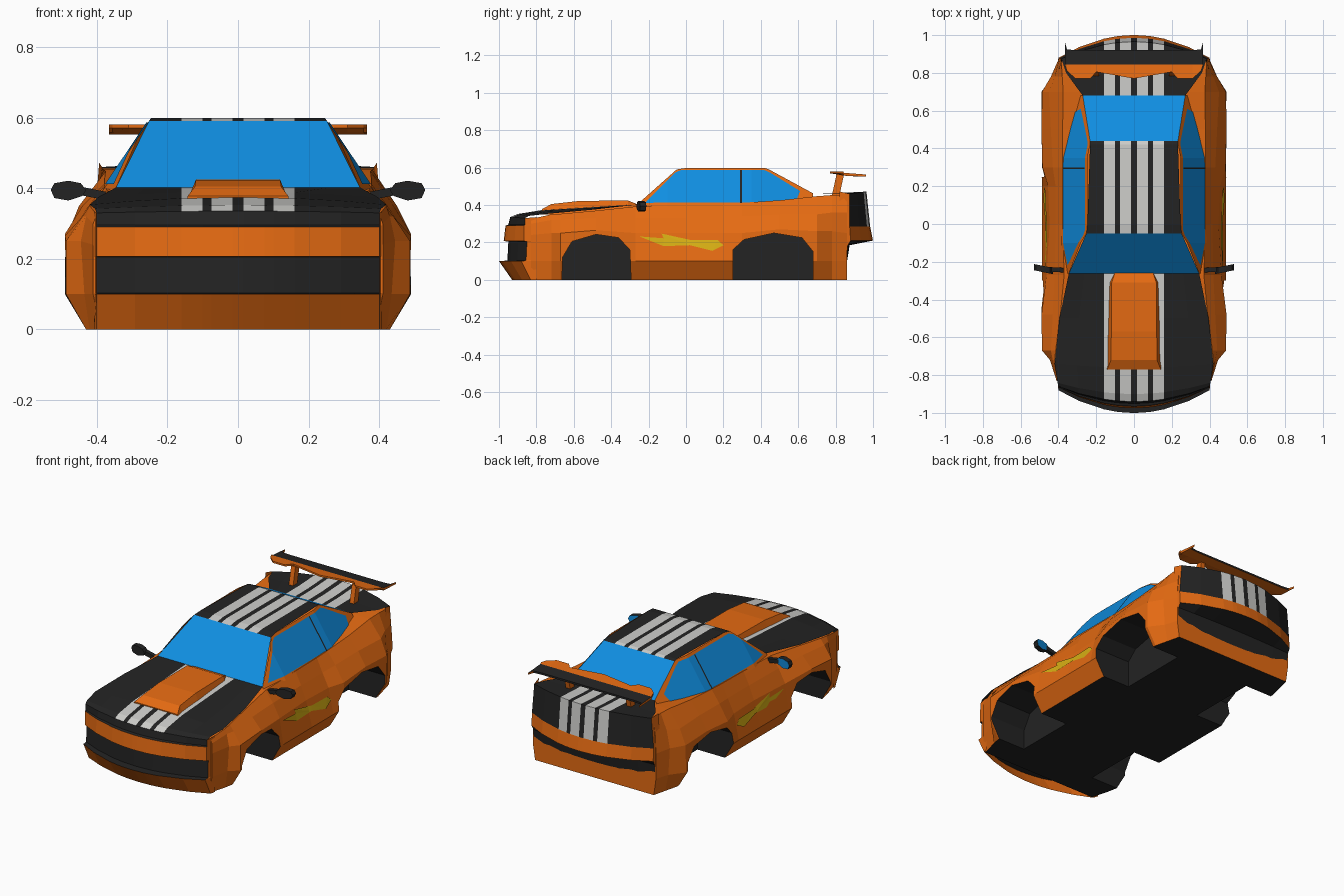
import bpy, bmesh
from mathutils import Vector
from mathutils.bvhtree import BVHTree

if "Cube" in bpy.data.objects:
    bpy.data.objects.remove(bpy.data.objects["Cube"])

ORANGE, BLACK, WHITE, GLASS, YELLOW = range(5)
MATS = []
for name, col in (("orange paint", (0.78, 0.145, 0.006)), ("black trim", (0.017, 0.017, 0.017)),
                  ("white stripe", (0.62, 0.62, 0.60)), ("blue glass", (0.005, 0.27, 0.75)),
                  ("yellow decal", (0.68, 0.43, 0.007))):
    m = bpy.data.materials.new(name)
    m.diffuse_color = (*col, 1)
    m.use_nodes = True
    m.node_tree.nodes["Principled BSDF"].inputs["Base Color"].default_value = m.diffuse_color
    MATS.append(m)


def finish(name, bm):
    me = bpy.data.meshes.new(name)
    bm.to_mesh(me)
    for m in MATS:
        me.materials.append(m)
    ob = bpy.data.objects.new(name, me)
    bpy.context.collection.objects.link(ob)
    return ob


def add_loft(bm, rings, rule):
    """Closed solid through a list of equal rings; rule(centre, normal) gives the colour."""
    vs = [[bm.verts.new(p) for p in r] for r in rings]
    n = len(rings[0])
    faces = [bm.faces.new(vs[0]), bm.faces.new(vs[-1])]
    for a, b in zip(vs, vs[1:]):
        for i in range(n):
            j = (i + 1) % n
            faces.append(bm.faces.new((a[i], a[j], b[j], b[i])))
    bmesh.ops.recalc_face_normals(bm, faces=faces)
    for f in faces:
        f.normal_update()
        f.material_index = rule(f.calc_center_median(), f.normal)


def loft(name, rings, rule):
    bm = bmesh.new()
    add_loft(bm, rings, rule)
    return finish(name, bm)


def spine(name, pts, segs, flange=None):
    """Centre strip swept over the car. pts: y, z, half width, edge shift in y, edge drop."""
    bm = bmesh.new()
    rows = []
    for y, z, w, bow, drop in pts:
        half = [.015, .075, .10, .16, .16 + .55 * (w - .16), w]
        row = [(x, y + bow * (x / w) ** 2, z - drop * (x / w) ** 2)
               for x in [-x for x in reversed(half)] + half]
        if flange:
            row = [(-w - .008, flange, z)] + row + [(w + .008, flange, z)]
        rows.append([bm.verts.new(p) for p in row])
    for a, b, s in zip(rows, rows[1:], segs):
        for i in range(len(a) - 1):
            f = bm.faces.new((a[i], a[i + 1], b[i + 1], b[i]))
            x = abs(f.calc_center_median().x)
            striped = s == "S" and (.02 < x < .07 or .11 < x < .15)
            edge = flange and i in (0, len(a) - 2)
            f.material_index = (ORANGE if edge else WHITE if striped
                                else {"S": BLACK, "K": BLACK, "O": ORANGE, "G": GLASS}[s])
    return finish(name, bm)


def side_panels(name, poly, mat, surf, off, cuts):
    """Flat y-z outline laid on a side surface x = surf(y, z), on both sides."""
    for s, side in ((1, "right"), (-1, "left")):
        bm = bmesh.new()
        bm.faces.new([bm.verts.new((0, y, z)) for y, z in poly])
        bmesh.ops.triangulate(bm, faces=bm.faces[:])
        for c in cuts:
            bmesh.ops.bisect_plane(bm, geom=bm.verts[:] + bm.edges[:] + bm.faces[:],
                                   plane_co=(0, c, 0), plane_no=(0, 1, 0))
        for v in bm.verts:
            v.co.x = s * (surf(v.co.y, v.co.z) + off)
        for f in bm.faces:
            f.normal_update()
            if f.normal.x * s < 0:
                f.normal_flip()
            f.material_index = mat
        finish(side + "_" + name, bm)


# Body shell: y, then half-section x at z=0, x at z=0.1, and (x, z) of three upper lines
stations = [
    (-.83, .39, .41, .41, .24, .41, .30, .40, .325),
    (-.72, .42, .435, .445, .25, .43, .32, .42, .35),
    (-.67, .43, .487, .487, .25, .44, .32, .415, .353),
    (-.48, .43, .49, .49, .265, .43, .33, .39, .37),
    (-.27, .43, .487, .463, .25, .42, .33, .37, .392),
    (0, .43, .487, .447, .25, .415, .33, .378, .405),
    (.20, .43, .487, .455, .25, .415, .33, .378, .408),
    (.30, .43, .49, .485, .25, .43, .34, .378, .412),
    (.50, .43, .49, .49, .27, .44, .35, .378, .425),
    (.70, .43, .49, .487, .26, .45, .35, .375, .447),
    (.78, .41, .43, .44, .26, .42, .36, .38, .453),
    (.86, .39, .405, .405, .25, .40, .36, .385, .455),
]
rings = []
for y, x0, x1, x2, z2, x3, z3, x4, z4 in stations:
    half = [(x0, 0), (x1, .1), (x2, z2), (x3, z3), (x4, z4)]
    rings.append([(x, y, z) for x, z in half] + [(-x, y, z) for x, z in reversed(half)])
body = loft("body_shell", rings, lambda c, n: BLACK if n.z < -.9 else ORANGE)
bm = bmesh.new()
bm.from_mesh(body.data)
tree = BVHTree.FromBMesh(bm)

# Wheel wells
arches = [[(-.665, -.1), (-.66, .12), (-.61, .205), (-.48, .243), (-.36, .225), (-.30, .16), (-.29, -.1)],
          [(.25, -.1), (.25, .16), (.31, .215), (.47, .25), (.62, .225), (.68, .15), (.68, -.1)]]
bm = bmesh.new()
for arch in arches:
    for s in (1, -1):
        add_loft(bm, [[(s * x, y, z) for y, z in arch] for x in (.25, .6)], lambda c, n: BLACK)
cutter = finish("wheel_well_cutter", bm)
cutter.hide_render = True
cutter.hide_viewport = True
mod = body.modifiers.new("wheel wells", "BOOLEAN")
mod.operation, mod.object, mod.solver = "DIFFERENCE", cutter, "EXACT"


# Cabin side surface
def cabin_x(y, z):
    return .372 - (z - .41) * .667 - max(0, y - .35) * .2 - max(0, -.1 - y) * .2


def cab(y, z):
    return (y, z, cabin_x(y, z), 0, 0)


# Centre strip parts, front to back
nose = (-.94, .335, .40, .08, .005)
base, top, back, deck = cab(-.262, .402), cab(-.05, .59), cab(.44, .592), cab(.68, .462)
lip = (.965, .472, .385, -.09, .012)
spine("front_bumper", [(-.93, 0, .40, .10, 0), (-1.0, .10, .40, .12, 0), (-.955, .103, .40, .10, 0),
                       (-.95, .205, .40, .10, 0), (-.975, .207, .40, .11, 0), (-.965, .29, .40, .10, 0),
                       (-.95, .295, .40, .09, 0), nose], "OKKKOKK", -.80)
spine("hood", [nose, (-.90, .352, .405, .06, .01), (-.76, .375, .42, .02, .022),
               (-.5, .39, .395, 0, .015), base], "SSSS")
spine("windscreen", [base, top], "G")
spine("roof", [top, cab(0, .598), cab(.42, .598), back], "SSS")
spine("rear_window", [back, deck], "G")
spine("boot_lid", [deck, (.80, .463, .36, 0, .005), lip], "SS")
spine("rear_bumper", [lip, (.985, .285, .40, -.11, 0), (1.0, .21, .40, -.12, 0),
                      (.875, .185, .40, -.01, 0), (.845, 0, .39, 0, 0)], "SOKK", .82)

# Cabin sides, windows, door posts, bolt decals
kinks = (-.1, .35)
side_panels("cabin_side", [(-.262, .39), (-.262, .402), (-.05, .59), (0, .598), (.42, .598),
                           (.44, .592), (.68, .462), (.68, .39)], ORANGE, cabin_x, 0, kinks)
side_panels("window", [(-.22, .412), (-.06, .572), (-.03, .586), (.42, .586), (.45, .573),
                       (.61, .475), (.585, .414)], GLASS, cabin_x, .005, kinks)
side_panels("window_post", [(.29, .412), (.29, .586), (.299, .586), (.299, .412)], BLACK, cabin_x, .008, ())


def body_x(y, z):
    return tree.ray_cast(Vector((1, y, z)), Vector((-1, 0, 0)))[0].x


side_panels("bolt_decal", [(-.25, .232), (-.12, .222), (-.13, .247), (.03, .212), (.17, .212),
                           (.155, .192), (.20, .185), (.14, .155), (.15, .17), (.02, .185),
                           (-.12, .18), (-.10, .203)], YELLOW, body_x, .005, (0,))

# Hood scoop
loft("hood_scoop", [[(-b, y, .35), (-t, y, z), (t, y, z), (b, y, .35)] for y, b, t, z in (
    (-.77, .15, .142, .378), (-.72, .15, .122, .405), (-.57, .15, .12, .422),
    (-.31, .147, .118, .424), (-.255, .12, .10, .402))], lambda c, n: ORANGE)

# Rear wing: x, front y, rear y
half = [(.365, .84, .962), (.355, .81, .925), (.31, .77, .92), (.23, .77, .92), (.20, .805, .92)]
cols = [(-x, f, r) for x, f, r in half] + [(0, .77, .92)] + half[::-1]
loft("rear_wing", [[(x, f, .58), (x, .845, .572), (x, r, .563), (x, r, .552), (x, .845, .557), (x, f, .57)]
                   for x, f, r in cols],
     lambda c, n: BLACK if n.y > .7 or (n.z > .5 and c.y > .85) else ORANGE)
for s, side in ((1, "right"), (-1, "left")):
    loft(side + "_wing_post", [[(s * .2 + dx, y + dy, z) for dx, dy in
                                ((-.014, -.02), (.014, -.02), (.014, .02), (-.014, .02))]
                               for y, z in ((.80, .45), (.825, .565))], lambda c, n: ORANGE)
    # Door mirrors with arms
    shape = [(.43, .395), (.445, .414), (.48, .421), (.52, .414), (.53, .395), (.52, .372), (.48, .365), (.44, .378)]
    loft(side + "_mirror", [[(s * x, y + (x - .48) * -.2 * -1, z) for x, z in shape] for y in (-.255, -.222)],
         lambda c, n: GLASS if n.y > .8 else BLACK)
    loft(side + "_mirror_arm", [[(s * x, y - .012, z - .012), (s * x, y + .012, z - .012),
                                 (s * x, y + .012, z + .012), (s * x, y - .012, z + .012)]
                                for x, y, z in ((.36, -.245, .375), (.45, -.24, .393))], lambda c, n: BLACK)
